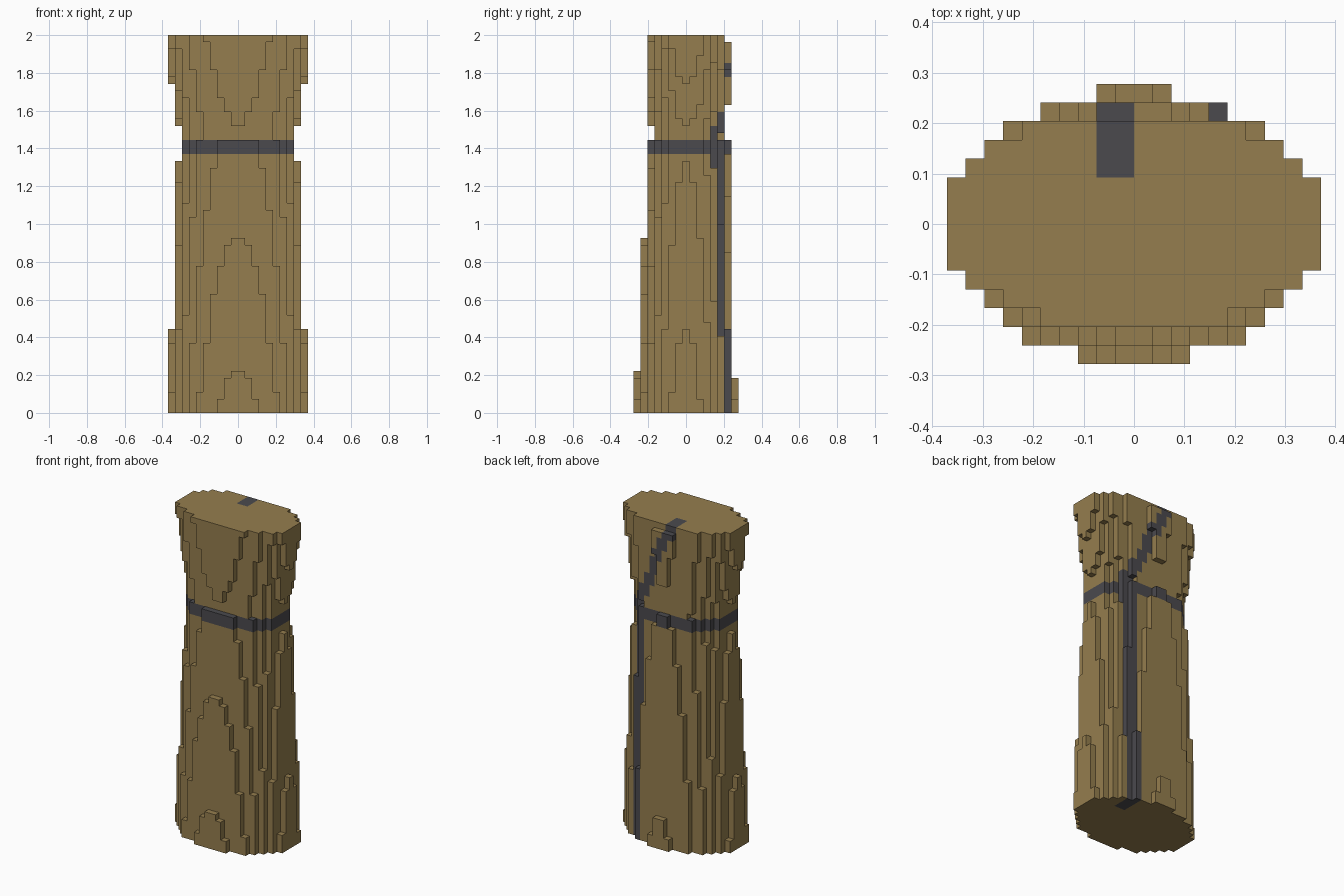
import bpy
import bmesh
from math import sqrt
from mathutils import Vector

cube = bpy.data.objects.get("Cube")
if cube:
    bpy.data.objects.remove(cube, do_unlink=True)

LAYERS = 54
S = 2 / LAYERS            # block size
BAND = (37, 38)           # layers of the dark ring


def material(name, rgb):
    m = bpy.data.materials.new(name)
    m.use_nodes = True
    m.diffuse_color = (*rgb, 1)
    bsdf = m.node_tree.nodes["Principled BSDF"]
    bsdf.inputs["Base Color"].default_value = (*rgb, 1)
    bsdf.inputs["Roughness"].default_value = 0.9
    return m


tan = material("tan brown", (0.30, 0.208, 0.077))
grey = material("dark grey", (0.070, 0.068, 0.076))


def radii(k):
    """Half width, front depth and back depth of a layer, in blocks."""
    z = k + 0.5
    if k <= BAND[1]:      # body tapers upward
        return 10 - z / 24, 7.35 - 0.053 * z, 7.15 - 0.0285 * z
    # head flares upward, its top layer slightly cut at the back
    back = 5.95 if k == LAYERS - 1 else 6.01 + 0.012 * (z - 44)
    return 9.5 + 0.16 * (z - 47.4), 5.02 + 0.045 * (z - 41.5), back


def inside(i, j, k):
    a, front, back = radii(k)
    b = front if j < 0 else back
    return abs(j) < b and abs(i + 0.5) <= a * sqrt(1 - (j / b) ** 2)


def on_strap(i, j, k):
    """Two-block strap at the back: upright on the body, slanting on the head."""
    first = 4 - round(6 * max(0, k - BAND[1] - 1) / 14)
    return j >= 3 and first <= i <= first + 1


def part_of(i, j, k):
    if k in BAND:
        return "band"
    if on_strap(i, j, k):
        return "back_strap"
    return "body" if k < BAND[0] else "head"


# Sort the blocks into parts
parts = {"body": set(), "band": set(), "head": set(), "back_strap": set()}
for k in range(LAYERS):
    for i in range(-11, 11):
        for j in range(-8, 9):
            if inside(i, j, k):
                parts[part_of(i, j, k)].add((i, j, k))
solid = set().union(*parts.values())

AXES = [Vector((1, 0, 0)), Vector((0, 1, 0)), Vector((0, 0, 1))]


def build(name, cells, mat):
    """Mesh the outer faces of a set of blocks."""
    bm = bmesh.new()
    for cell in cells:
        centre = Vector(cell) + Vector((0.5, 0, 0.5))
        for axis in range(3):
            u, v = AXES[(axis + 1) % 3], AXES[(axis + 2) % 3]
            for sign in (-1, 1):
                n = AXES[axis] * sign
                if tuple(int(c + d) for c, d in zip(cell, n)) in solid:
                    continue
                mid = centre + n / 2
                corners = [mid + (u * p + v * q * sign) / 2
                           for p, q in ((-1, -1), (1, -1), (1, 1), (-1, 1))]
                bm.faces.new([bm.verts.new(c * S) for c in corners])
    bmesh.ops.remove_doubles(bm, verts=bm.verts, dist=S / 100)
    mesh = bpy.data.meshes.new(name)
    bm.to_mesh(mesh)
    bm.free()
    mesh.materials.append(mat)
    bpy.context.collection.objects.link(bpy.data.objects.new(name, mesh))


for name, cells in parts.items():
    build(name, cells, grey if name in ("band", "back_strap") else tan)
